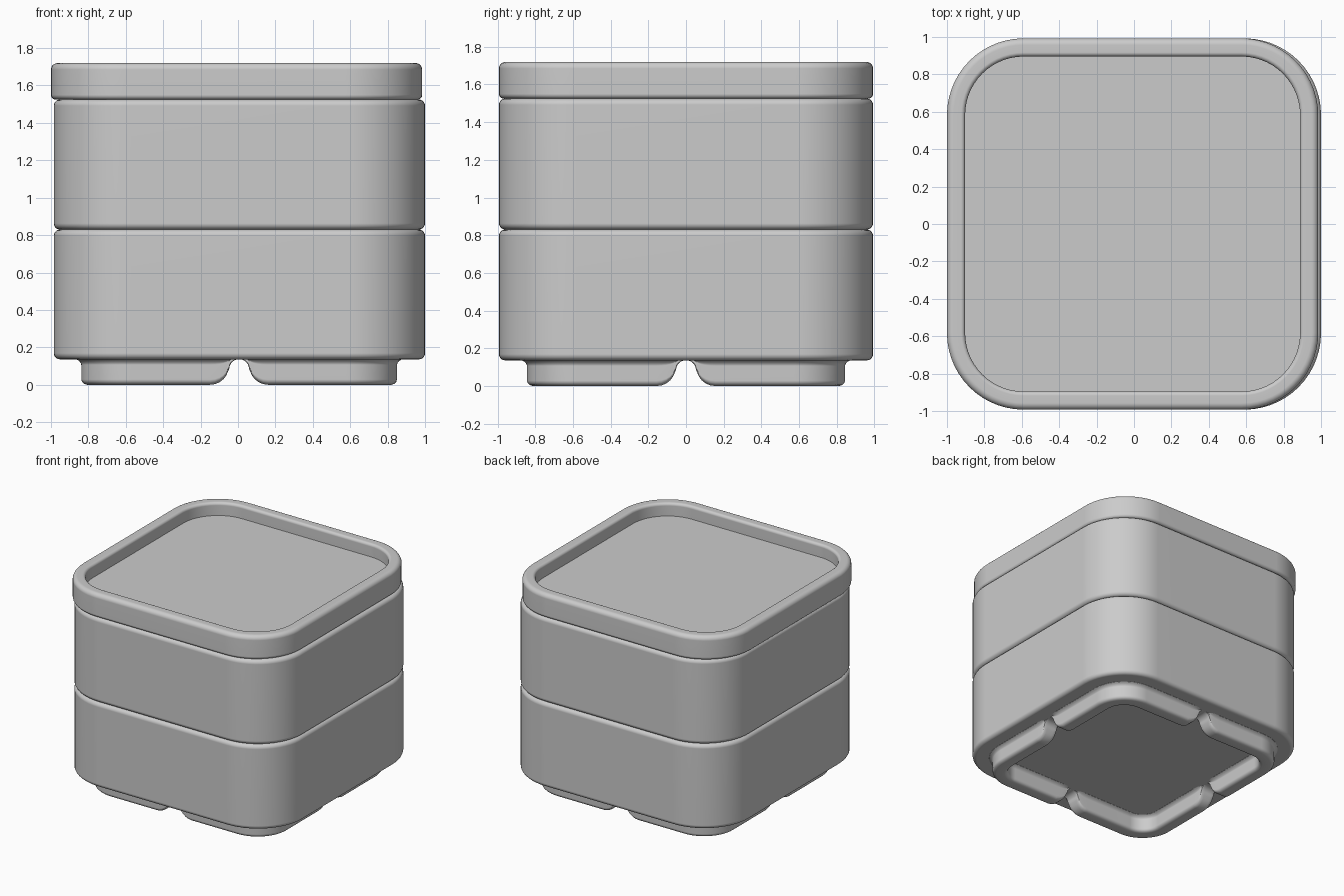
import bpy, bmesh
from math import sin, cos, radians, pi

if "Cube" in bpy.data.objects:
    bpy.data.objects.remove(bpy.data.objects["Cube"])


def arc(cx, cz, r, a0, a1, n=5):
    return [(cx + r * cos(radians(a0 + (a1 - a0) * i / n)),
             cz + r * sin(radians(a0 + (a1 - a0) * i / n))) for i in range(n + 1)]


def rounded_square(half, radius, side=(), n=14):
    """Outline as (x, y, normal x, normal y, bottom z); side holds extra (u, z) points."""
    s = half - radius
    quarter = [(u, -half, 0, -1, z) for u, z in side]
    for i in range(n + 1):
        a = -pi / 2 + pi / 2 * i / n
        quarter.append((s + radius * cos(a), -s + radius * sin(a), cos(a), sin(a), 0))
    path = []
    for k in range(4):
        c, d = round(cos(k * pi / 2)), round(sin(k * pi / 2))
        path += [(x * c - y * d, x * d + y * c, nx * c - ny * d, nx * d + ny * c, z)
                 for x, y, nx, ny, z in quarter]
    return path


def loft(name, path, profile, cx, height=None):
    """Sweep an (inset, z) profile round the outline. With height, z is a drop
    fraction from that height and the profile is closed into a tube."""
    bm = bmesh.new()
    rings = []
    for inset, z in profile:
        rings.append([bm.verts.new((cx + x - nx * inset, y - ny * inset,
                                    z if height is None else height - (height - zb) * z))
                      for x, y, nx, ny, zb in path])
    n = len(path)
    pairs = list(zip(rings, rings[1:]))
    if height is not None:
        pairs.append((rings[-1], rings[0]))
    else:
        bm.faces.new(rings[0])
        bm.faces.new(rings[-1])
    for a, b in pairs:
        for i in range(n):
            j = (i + 1) % n
            bm.faces.new((a[i], a[j], b[j], b[i]))
    bmesh.ops.recalc_face_normals(bm, faces=bm.faces)
    mesh = bpy.data.meshes.new(name)
    bm.to_mesh(mesh)
    bm.free()
    ob = bpy.data.objects.new(name, mesh)
    bpy.context.collection.objects.link(ob)
    bpy.ops.object.select_all(action='DESELECT')
    ob.select_set(True)
    bpy.context.view_layer.objects.active = ob
    bpy.ops.object.shade_smooth_by_angle(angle=radians(35))
    mod = ob.modifiers.new("weighted_normals", 'WEIGHTED_NORMAL')
    mod.keep_sharp = True
    return ob


# Two stacked boxes with softened rims
R = 0.033
for name, z0, z1 in (("lower_box", 0.136, 0.83), ("upper_box", 0.83, 1.525)):
    profile = arc(R, z0 + R, R, 270, 180) + arc(R, z1 - R, R, 180, 90)
    loft(name, rounded_square(0.9925, 0.41), profile, 0.0075)

# Lid with a raised rim around a recessed panel
top, floor, rim, f = 1.72, 1.615, 0.097, 0.022
lid_profile = (arc(0.025, 1.525 + 0.025, 0.025, 270, 180)
               + arc(0.035, top - 0.035, 0.035, 180, 90)
               + arc(rim - f, top - f, f, 90, 0)
               + arc(rim, floor, 0.0, 180, 270, 1)[:1])
loft("lid", rounded_square(0.9925, 0.41), lid_profile, -0.0075)

# Foot ring: rounded notch in the middle of each side leaves four corner feet
notch = [(0.053 * sin(radians(a)), 0.084 + 0.053 * cos(radians(a))) for a in range(0, 91, 15)]
notch += [(0.155 - 0.1 * cos(radians(b)), 0.1 - 0.1 * sin(radians(b))) for b in range(15, 91, 15)]
side = [(-u, z) for u, z in reversed(notch[1:])] + notch
W = 0.12
outer = [(-0.028, 0.0), (-0.025, 0.05), (-0.012, 0.10), (-0.003, 0.18), (0, 0.25),
         (0, 0.80), (0.004, 0.89), (0.013, 0.96), (0.03, 1.0)]
foot_profile = outer + [(W - d, z) for d, z in reversed(outer)]
loft("corner_feet", rounded_square(0.844, 0.27, side), foot_profile, 0.006, height=0.142)
